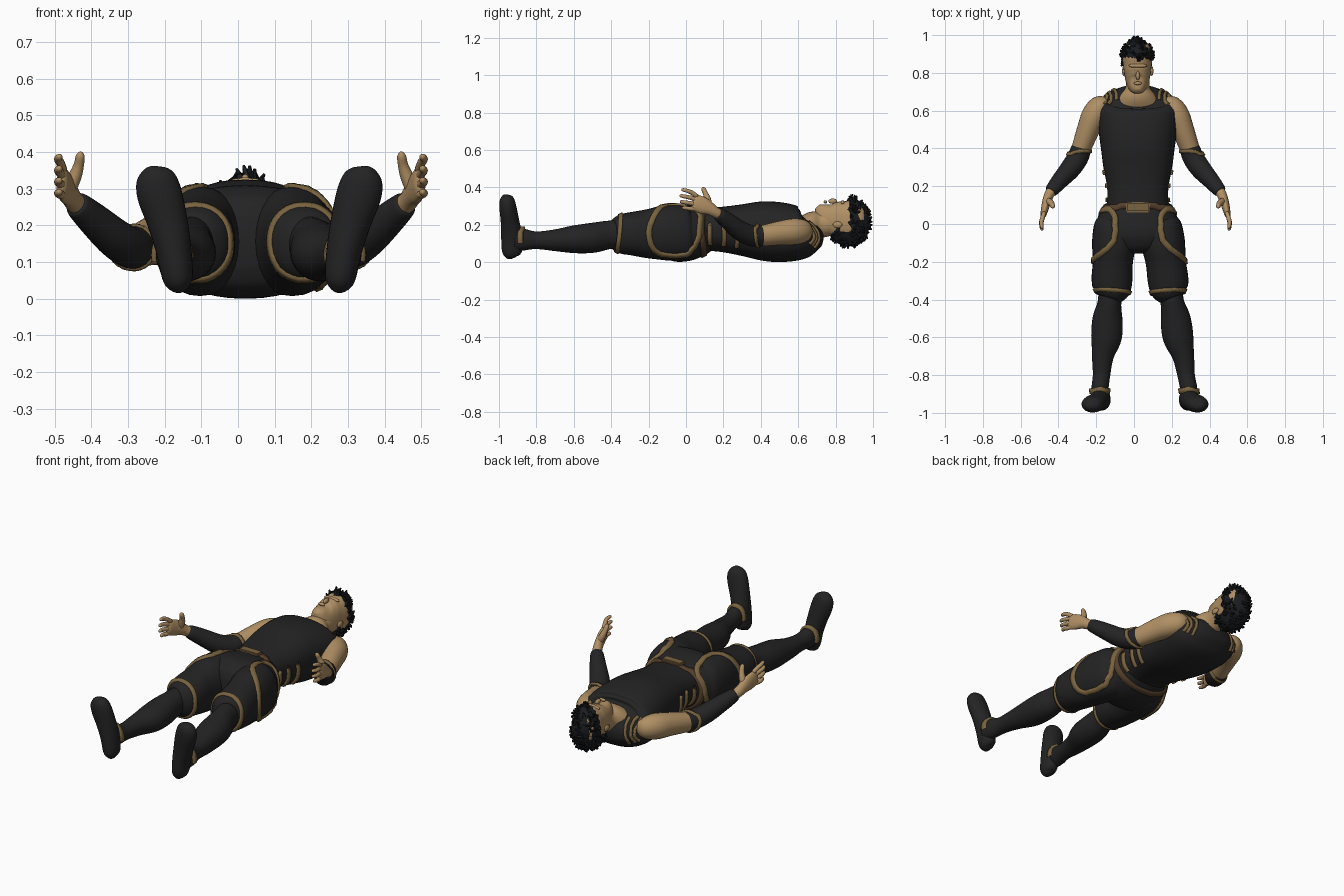
import bpy, bmesh, math, random
from mathutils import Vector, Matrix
from mathutils.bvhtree import BVHTree

random.seed(4)
if "Cube" in bpy.data.objects:
    bpy.data.objects.remove(bpy.data.objects["Cube"])


def material(name, *rgb):
    m = bpy.data.materials.new(name)
    m.use_nodes = True
    m.diffuse_color = (*rgb, 1)
    bsdf = m.node_tree.nodes["Principled BSDF"]
    bsdf.inputs["Base Color"].default_value = (*rgb, 1)
    bsdf.inputs["Roughness"].default_value = 0.8
    return m


CLOTH = material("black cloth", .017, .017, .017)
SKIN = material("skin", .44, .28, .13)
TRIM = material("tan trim", .19, .125, .05)
LEATHER = material("brown leather", .09, .05, .024)
HAIR = material("hair", .01, .011, .013)


def finish(name, bm, mat, smooth=True):
    bmesh.ops.recalc_face_normals(bm, faces=bm.faces)
    me = bpy.data.meshes.new(name)
    bm.to_mesh(me)
    bm.free()
    me.materials.append(mat)
    for p in me.polygons:
        p.use_smooth = smooth
    ob = bpy.data.objects.new(name, me)
    bpy.context.collection.objects.link(ob)
    return ob


def resample(rows, n, closed=False):
    """Catmull-Rom interpolation of equal-length tuples."""
    rows, out, k = [Vector(r) for r in rows], [], len(rows)
    at = (lambda i: rows[i % k]) if closed else (lambda i: rows[min(max(i, 0), k - 1)])
    for i in range(k if closed else k - 1):
        a, b, c, d = (at(i + j) for j in (-1, 0, 1, 2))
        for s in range(n):
            t = s / n
            out.append((b * 2 + (c - a) * t + (a * 2 - b * 5 + c * 4 - d) * t ** 2
                        + (b * 3 - a - c * 3 + d) * t ** 3) / 2)
    return out if closed else out + [rows[-1]]


def loft(name, rows, mat, sides=28, steps=5, power=2.0, ref=(0, 0, 1)):
    """Skin elliptical rings (x, y, z, half width, half depth)."""
    rings = resample(rows, steps)
    pts = [Vector(r[:3]) for r in rings]
    bm, prev = bmesh.new(), None
    for i, r in enumerate(rings):
        t = (pts[min(i + 1, len(pts) - 1)] - pts[max(i - 1, 0)]).normalized()
        side = t.cross(Vector(ref)).normalized()
        up = side.cross(t)
        ring = []
        for j in range(sides):
            a = math.tau * j / sides
            u, v = (math.copysign(abs(f) ** (2 / power), f) for f in (math.cos(a), math.sin(a)))
            ring.append(bm.verts.new(pts[i] + side * u * max(r[3], .002) + up * v * max(r[4], .002)))
        if prev:
            for j in range(sides):
                k = (j + 1) % sides
                bm.faces.new((prev[j], prev[k], ring[k], ring[j]))
        else:
            bm.faces.new(ring[::-1])
        prev = ring
    bm.faces.new(prev)
    return finish(name, bm, mat)


def surface(*obs):
    verts, polys = [], []
    for o in obs:
        n = len(verts)
        verts += [v.co.copy() for v in o.data.vertices]
        polys += [[n + i for i in p.vertices] for p in o.data.polygons]
    return BVHTree.FromPolygons(verts, polys)


def strap(name, tree, points, width, mat=TRIM, closed=False, lift=.007):
    """Ribbon that follows the surface near the given points."""
    hits = [tree.find_nearest(p)[:2] for p in resample(points, 6, closed)]
    bm, rows, n = bmesh.new(), [], len(hits)
    for i, (co, no) in enumerate(hits):
        a = hits[(i - 1) % n if closed else max(i - 1, 0)][0]
        b = hits[(i + 1) % n if closed else min(i + 1, n - 1)][0]
        side = (b - a).cross(no).normalized() * width
        rows.append([bm.verts.new(co + side * s + no * h)
                     for s, h in ((-1, -.008), (-.75, lift), (.75, lift), (1, -.008))])
    for i in range(n if closed else n - 1):
        p, q = rows[i], rows[(i + 1) % n]
        for j in range(4):
            k = (j + 1) % 4
            bm.faces.new((p[j], p[k], q[k], q[j]))
    return finish(name, bm, mat)


def circle(c, rx, rz, slope=0.0):
    return [(c[0] + rx * math.cos(a), c[1] + slope * math.sin(a), c[2] + rz * math.sin(a))
            for a in (math.tau * i / 10 for i in range(10))]


def ball(name, c, size, mat):
    bm = bmesh.new()
    bmesh.ops.create_uvsphere(bm, u_segments=16, v_segments=10, radius=1,
                              matrix=Matrix.Translation(c) @ Matrix.Diagonal((*size, 1)))
    return finish(name, bm, mat)


MID = .02

# Torso and hips
vest = loft("vest", [(MID, y, z, a, b) for y, z, a, b in (
    (.695, .2, .075, .05), (.675, .18, .14, .09), (.65, .165, .19, .12), (.6, .155, .213, .145),
    (.5, .16, .208, .16), (.4, .168, .195, .157), (.3, .172, .182, .138),
    (.2, .175, .163, .122), (.12, .175, .162, .115), (.07, .17, .17, .115))], CLOTH, 40, power=2.4)
hips = loft("hips", [(MID, y, z, a, b) for y, z, a, b in (
    (.115, .172, .16, .115), (.07, .165, .192, .135), (0, .157, .222, .152),
    (-.07, .155, .215, .15), (-.13, .155, .15, .12), (-.155, .155, .06, .07))], CLOTH, 40, power=2.4)
vest_skin = surface(vest)
strap("belt", surface(vest, hips), circle((MID, .095, .172), .2, .14), .02, LEATHER, True)
bm = bmesh.new()
bmesh.ops.create_cube(bm, size=1, matrix=Matrix.Translation((MID, .088, .295)) @ Matrix.Diagonal((.13, .055, .02, 1)))
bmesh.ops.bevel(bm, geom=bm.edges[:], offset=.008, segments=2, affect='EDGES')
finish("buckle", bm, TRIM, False)

# Neck and head
loft("neck", [(MID, .64, .18, .12, .07), (MID, .68, .195, .095, .075), (MID, .72, .2, .066, .07),
              (MID, .77, .21, .062, .07), (MID, .82, .21, .06, .07)], SKIN)
loft("head", [(MID - .002, y, z, a, b) for y, z, a, b in (
    (.703, .298, .018, .015), (.715, .285, .036, .035), (.745, .255, .056, .073), (.785, .235, .068, .092),
    (.83, .226, .074, .1), (.88, .22, .079, .11), (.94, .215, .066, .09), (.975, .215, .03, .04))],
     SKIN, 32, power=2.3)
ball("nose", (MID, .785, .326), (.011, .024, .014), SKIN)
ball("brow", (MID, .838, .317), (.05, .012, .013), SKIN)
ball("lips", (MID, .745, .322), (.022, .009, .009), SKIN)

# Hair: a cap with the face left open, covered in short tufts
bm = bmesh.new()
centre = Vector((MID - .002, .867, .215))
bmesh.ops.create_icosphere(bm, subdivisions=4, radius=1,
                           matrix=Matrix.Translation(centre) @ Matrix.Diagonal((.084, .117, .13, 1)))
bmesh.ops.delete(bm, geom=[v for v in bm.verts
                           if not (v.co.y > .875 or (v.co.z < .175 and v.co.y > .755))], context='VERTS')
roots = [v.co.copy() for v in bm.verts]
for p in random.sample(roots, len(roots) // 3):
    out = (p - centre).normalized()
    lean = (out + Vector([random.uniform(-.7, .7) for _ in range(3)])).normalized()
    turn = lean.to_track_quat('Z', 'Y').to_matrix().to_4x4()
    bmesh.ops.create_cone(bm, cap_ends=True, segments=5, radius1=.014, radius2=.004,
                          depth=random.uniform(.025, .048 if p.z > .28 and p.y < .95 else .034),
                          matrix=Matrix.Translation(p) @ turn)
finish("hair", bm, HAIR, False)

# Limbs: s = 1 is the left side, s = -1 the right
for s, label in ((1, "left"), (-1, "right")):
    def put(rows, lean=.04, mid=MID):
        return [(mid + lean * max(0, -r[1]) + s * r[0], *r[1:]) for r in rows]

    def arm(rows):
        return put(rows, 0, .008)

    ball(label + "_ear", (MID + s * .074, .81, .2), (.009, .026, .017), SKIN)

    # Baggy shorts, shin and boot
    thigh = loft(label + "_thigh", put([
        (.115, .05, .158, .07, .1), (.12, 0, .155, .108, .142), (.13, -.1, .157, .116, .148),
        (.14, -.2, .152, .106, .132), (.148, -.29, .152, .108, .116), (.15, -.345, .15, .1, .106),
        (.157, -.385, .15, .076, .086), (.16, -.395, .15, .05, .06)]), CLOTH, power=2.2)
    shin = loft(label + "_shin", put([
        (.157, -.35, .15, .065, .075), (.167, -.42, .145, .063, .076), (.18, -.5, .13, .079, .08),
        (.19, -.6, .122, .081, .074), (.213, -.7, .117, .058, .058), (.224, -.8, .117, .046, .047),
        (.235, -.87, .12, .045, .058), (.24, -.92, .12, .04, .055)]), CLOTH)
    loft(label + "_boot", put([
        (.215, -.925, .023, .012, .018), (.217, -.928, .033, .03, .038), (.222, -.93, .06, .042, .054),
        (.232, -.93, .13, .048, .058), (.25, -.94, .21, .055, .05), (.272, -.951, .285, .061, .046),
        (.283, -.957, .33, .053, .04), (.288, -.96, .353, .032, .026), (.289, -.96, .362, .008, .008)]),
         CLOTH, ref=(0, 1, 0))
    strap(label + "_knee_cuff", surface(thigh),
          put(circle((.155, -.372, .15), .12, .13, .012)), .014, closed=True)
    strap(label + "_ankle_band", surface(shin),
          put([(.18, -.885, .1), (.195, -.885, .17), (.235, -.875, .2), (.275, -.885, .17), (.29, -.885, .1)]),
          .018, lift=.012)
    # Pocket trim around the hip
    strap(label + "_pocket_trim", surface(hips, thigh), put([
        (.16, .085, .29), (.115, -.02, .33), (.15, -.11, .33), (.23, -.17, .26), (.27, -.195, .15),
        (.24, -.16, .04), (.22, -.06, .005), (.22, .04, .03), (.23, .085, .12), (.22, .095, .21)]),
        .018, closed=True, lift=.009)
    # Lacing at the waist and over the shoulder
    for i, y in enumerate((.13, .195, .265)):
        strap(f"{label}_waist_lace_{i}", vest_skin,
              put([(.16, y, .06), (.21, y, .1), (.22, y, .16), (.21, y, .21)]), .014, lift=.01)
    for i, x in enumerate((.125, .16, .19)):
        strap(f"{label}_shoulder_lace_{i}", vest_skin,
              put([(x, .67, .09), (x, .71, .13), (x, .71, .19), (x, .68, .25)]), .01, lift=.009)

    # Arm, sleeve and hand
    loft(label + "_upper_arm", arm([
        (.15, .645, .165, .03, .04), (.185, .625, .165, .058, .062), (.218, .575, .163, .067, .07),
        (.25, .5, .155, .06, .064), (.288, .4, .14, .051, .055), (.31, .35, .14, .045, .05)]), SKIN)
    sleeve = loft(label + "_sleeve", arm([
        (.284, .405, .14, .05, .054), (.29, .39, .14, .054, .058), (.309, .345, .143, .056, .056),
        (.347, .29, .168, .054, .053), (.4, .23, .215, .045, .046), (.442, .18, .253, .036, .037),
        (.45, .17, .26, .028, .03)]), CLOTH)
    strap(label + "_elbow_band", surface(sleeve),
          arm(circle((.293, .385, .14), .09, .09)), .011, closed=True)
    loft(label + "_palm", arm([
        (.44, .185, .25, .028, .029), (.457, .155, .268, .026, .029), (.468, .125, .287, .024, .036),
        (.478, .09, .303, .021, .045), (.487, .05, .318, .016, .044), (.49, .035, .322, .008, .034)]), SKIN, 20)
    for i in range(4):
        z, reach = .285 + .022 * i, (.012, .0, -.002, .008)[i]
        loft(f"{label}_finger_{i}", arm([
            (.484, .06, z, .011, .012), (.493, .03, z + .007 * i, .012, .012),
            (.499, .0 + reach, z + .003 + .009 * i, .011, .011),
            (.495, -.025 + reach, z + .006 + .01 * i, .009, .009),
            (.493, -.032 + reach, z + .007 + .01 * i, .003, .003)]), SKIN, 10, 3)
    loft(label + "_thumb", arm([
        (.468, .12, .3, .02, .02), (.452, .115, .335, .018, .019), (.442, .105, .365, .014, .014),
        (.438, .093, .39, .012, .012), (.437, .088, .4, .004, .004)]), SKIN, 12, 3, ref=(0, 1, 0))
